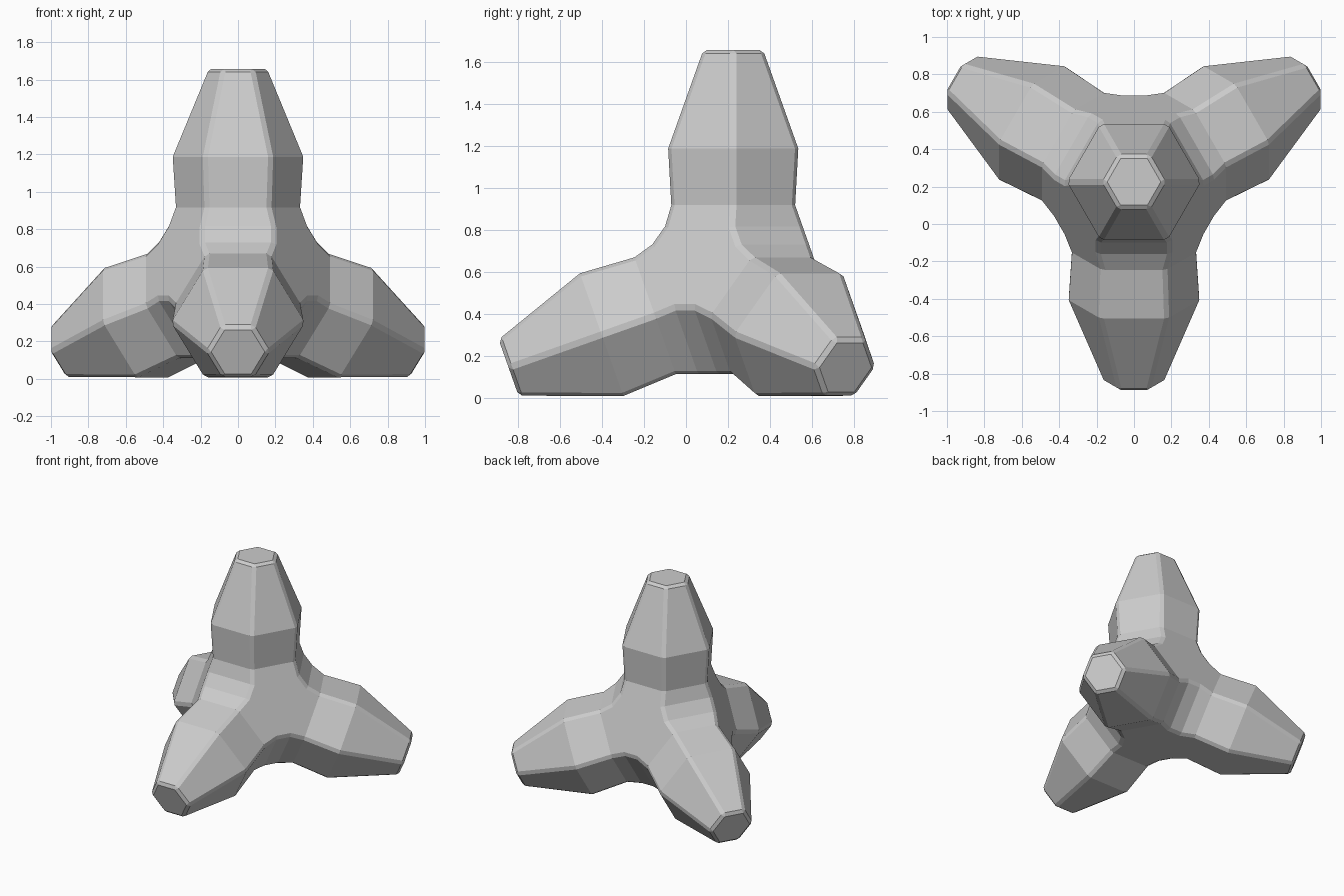
import bpy, bmesh
from math import sqrt, tan, atan2, radians, pi, cos, sin
from mathutils import Vector

if "Cube" in bpy.data.objects:
    bpy.data.objects.remove(bpy.data.objects["Cube"])

CENTRE = Vector((0, 0.225, 0.522))
# leg sections: distance along the axis, half width across flats
ROOT, BULGE, TIP = (0.395, 0.295), (0.665, 0.31), (1.135, 0.142)
T30 = tan(radians(30))

# four tetrahedral leg directions: up, front, back right, back left
h = sqrt(8) / 3
dirs = [Vector((0, 0, 1))] + [
    Vector((h * cos(radians(a)), h * sin(radians(a)), -1 / 3)) for a in (-90, 30, 150)]

bm = bmesh.new()


def face(points):
    bm.faces.new([bm.verts.new(CENTRE + p) for p in points])


def facing(a, b):
    return (b - a * a.dot(b)).normalized()


def ring(a, f, section):
    t, r = section
    g = a.cross(f)
    R = r / cos(pi / 6)
    return [a * t + R * (f * cos(q) + g * sin(q))
            for q in (radians(30 + 60 * k) for k in range(6))]


# hexagonal legs with end caps
for i, a in enumerate(dirs):
    f = facing(a, dirs[(i + 1) % 4])
    rings = [ring(a, f, s) for s in (ROOT, BULGE, TIP)]
    for lo, hi in zip(rings, rings[1:]):
        for k in range(6):
            n = (k + 1) % 6
            face([lo[k], lo[n], hi[n], hi[k]])
    face(rings[-1])

# stepped fillets joining each pair of legs
plane = ROOT[1] * h + ROOT[0] / 3
half = (plane - 0.435 / sqrt(3)) / sqrt(2 / 3)
hub_points = []
for i in range(4):
    for j in range(i + 1, 4):
        a, b = dirs[i], dirs[j]
        u, w, v = (a + b).normalized(), (a - b).normalized(), a.cross(b).normalized()
        sides = []
        for s in (-1, 1):
            edge = s * v * ROOT[1] * T30
            sides.append([a * ROOT[0] + facing(a, b) * ROOT[1] + edge,
                          u * 0.435 + w * 0.053 + s * v * half,
                          u * 0.435 - w * 0.053 + s * v * half,
                          b * ROOT[0] + facing(b, a) * ROOT[1] + edge])
        p, q = sides
        for k in range(3):
            face([p[k], p[k + 1], q[k + 1], q[k]])
        hub_points += p + q

# flat hub faces opposite each leg
for i, a in enumerate(dirs):
    x = facing(a, dirs[(i + 1) % 4])
    y = a.cross(x)
    pts = []
    for p in hub_points:
        if abs(p.dot(-a) - plane) < 1e-3 and all((p - o).length > 1e-3 for o in pts):
            pts.append(p)
    face(sorted(pts, key=lambda p: atan2(p.dot(y), p.dot(x))))

bmesh.ops.remove_doubles(bm, verts=bm.verts, dist=1e-3)
bmesh.ops.recalc_face_normals(bm, faces=bm.faces)

mesh = bpy.data.meshes.new("four_legged_block")
bm.to_mesh(mesh)
bm.free()
block = bpy.data.objects.new("four_legged_block", mesh)
bpy.context.collection.objects.link(block)

# narrow chamfer on the sharp edges
bevel = block.modifiers.new("chamfer", 'BEVEL')
bevel.width = 0.018
bevel.segments = 1
bevel.limit_method = 'ANGLE'
bevel.angle_limit = radians(35)
